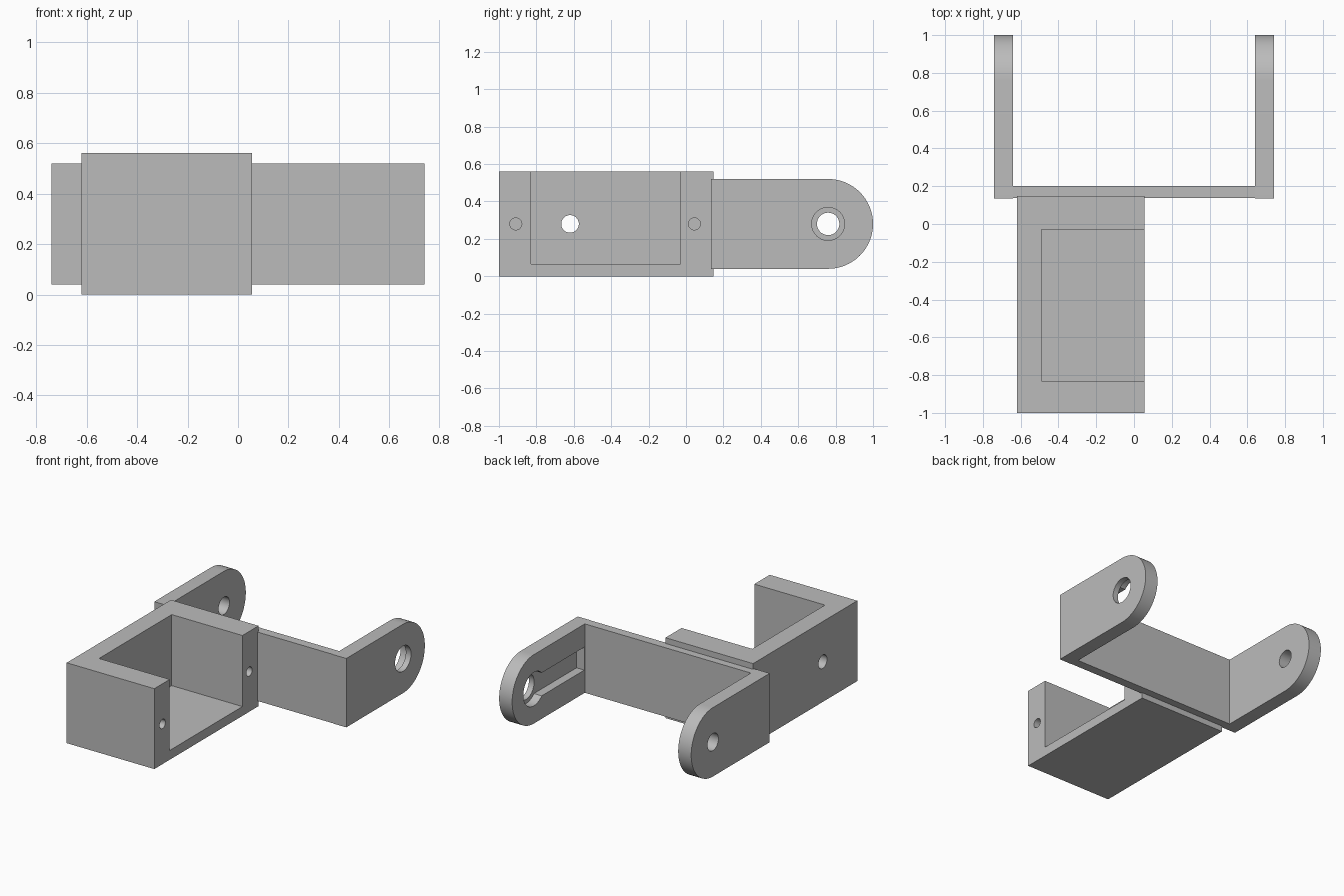
import bpy, bmesh, math
from mathutils import Matrix, Vector

cube = bpy.data.objects.get("Cube")
if cube:
    bpy.data.objects.remove(cube, do_unlink=True)

grey = bpy.data.materials.new("plain grey")
grey.use_nodes = True
colour = (0.5, 0.5, 0.5, 1)
grey.diffuse_color = colour
grey.node_tree.nodes["Principled BSDF"].inputs["Base Color"].default_value = colour

MID = 0.28      # height of every hole axis
PIVOT = 0.76    # y of the arm pivots


def add_object(name, bm):
    bmesh.ops.recalc_face_normals(bm, faces=bm.faces)
    mesh = bpy.data.meshes.new(name)
    bm.to_mesh(mesh)
    bm.free()
    mesh.materials.append(grey)
    ob = bpy.data.objects.new(name, mesh)
    bpy.context.collection.objects.link(ob)
    return ob


def box(name, x, y, z):
    bm = bmesh.new()
    size = [b - a for a, b in (x, y, z)]
    centre = Vector([(a + b) / 2 for a, b in (x, y, z)])
    bmesh.ops.create_cube(bm, size=1, matrix=Matrix.Translation(centre) @ Matrix.Diagonal((*size, 1)))
    return add_object(name, bm)


def rod(name, x, y, radius):
    """Cylinder along x at hole height."""
    bm = bmesh.new()
    place = Matrix.Translation(((x[0] + x[1]) / 2, y, MID)) @ Matrix.Rotation(math.pi / 2, 4, "Y")
    bmesh.ops.create_cone(bm, cap_ends=True, segments=48, radius1=radius, radius2=radius,
                          depth=x[1] - x[0], matrix=place)
    return add_object(name, bm)


def cut(ob, *cutters):
    bpy.context.view_layer.objects.active = ob
    for cutter in cutters:
        cutter.hide_render = True
        mod = ob.modifiers.new("cut", "BOOLEAN")
        mod.operation = "DIFFERENCE"
        mod.solver = "EXACT"
        mod.object = cutter
        bpy.ops.object.modifier_apply(modifier=mod.name)
        bpy.data.objects.remove(cutter, do_unlink=True)


def arm(name, x0, x1):
    """Flat bar with a round end, extruded along x."""
    r = 0.24
    profile = [(0.135, MID - r)]
    for i in range(33):
        a = -math.pi / 2 + math.pi * i / 32
        profile.append((PIVOT + r * math.cos(a), MID + r * math.sin(a)))
    profile.append((0.135, MID + r))
    bm = bmesh.new()
    face = bm.faces.new([bm.verts.new((x0, y, z)) for y, z in profile])
    out = bmesh.ops.extrude_face_region(bm, geom=[face])
    verts = [v for v in out["geom"] if isinstance(v, bmesh.types.BMVert)]
    bmesh.ops.translate(bm, verts=verts, vec=(x1 - x0, 0, 0))
    return add_object(name, bm)


# Holder with a pocket open to the top and one side
holder = box("motor_holder", (-0.62, 0.055), (-1, 0.147), (0, 0.56))
cut(holder,
    box("pocket", (-0.49, 0.2), (-0.83, -0.03), (0.065, 0.8)),
    rod("cable_hole", (-0.8, -0.4), -0.62, 0.047),
    rod("front_screw_hole", (-0.25, 0.2), -0.91, 0.032),
    rod("back_screw_hole", (-0.25, 0.2), 0.045, 0.032))

# U bracket: cross plate and two arms
plate = box("bracket_plate", (-0.64, 0.64), (0.137, 0.2), (0.04, 0.52))
right_arm = arm("right_arm", -0.74, -0.64)
cut(right_arm, rod("pin_hole", (-0.9, -0.5), PIVOT, 0.06))

# Left arm carries a keyed recess on its inner face
left_arm = arm("left_arm", 0.64, 0.74)
cut(left_arm,
    box("key_slot", (0.5, 0.7), (0.205, PIVOT), (MID - 0.08, MID + 0.08)),
    rod("hub_recess", (0.5, 0.7), PIVOT, 0.117),
    rod("hub_hole", (0.5, 0.9), PIVOT, 0.088))

# Smooth round surfaces, keep hard edges
bpy.ops.object.select_all(action="DESELECT")
for ob in (holder, plate, right_arm, left_arm):
    ob.select_set(True)
bpy.context.view_layer.objects.active = holder
bpy.ops.object.shade_smooth_by_angle(angle=math.radians(30))
